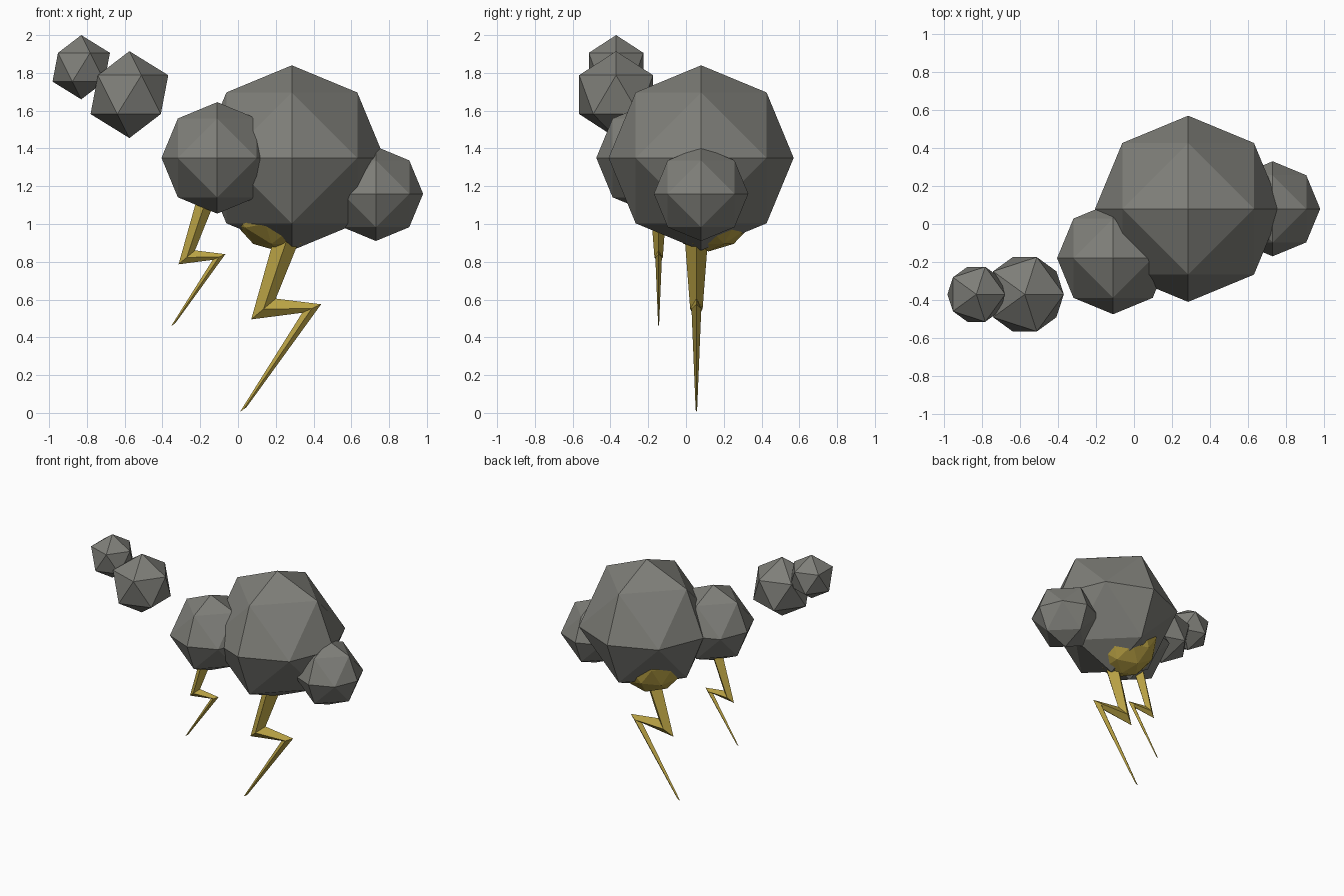
import bpy, bmesh
from itertools import product
from mathutils import Vector

if "Cube" in bpy.data.objects:
    bpy.data.objects.remove(bpy.data.objects["Cube"])


def material(name, rgb):
    m = bpy.data.materials.new(name)
    m.diffuse_color = (*rgb, 1)
    m.use_nodes = True
    m.node_tree.nodes["Principled BSDF"].inputs["Base Color"].default_value = m.diffuse_color
    return m


GREY = material("storm_grey", (0.21, 0.21, 0.19))
YELLOW = material("lightning_yellow", (0.50, 0.37, 0.06))


def finish(bm, name, mat, loc=(0, 0, 0)):
    bmesh.ops.recalc_face_normals(bm, faces=bm.faces)
    me = bpy.data.meshes.new(name)
    bm.to_mesh(me)
    bm.free()
    me.materials.append(mat)
    ob = bpy.data.objects.new(name, me)
    ob.location = loc
    bpy.context.collection.objects.link(ob)


def octa_puff(name, loc, r):
    # Once-divided octahedron: axis points plus edge midpoints on the sphere
    bm = bmesh.new()
    for p in product((-1, 0, 1), repeat=3):
        if 1 <= sum(map(abs, p)) <= 2:
            bm.verts.new(Vector(p).normalized() * r)
    bmesh.ops.convex_hull(bm, input=bm.verts)
    finish(bm, name, GREY, loc)


def ico(name, loc, r, mat, level=1):
    bm = bmesh.new()
    bmesh.ops.create_icosphere(bm, subdivisions=level, radius=r)
    finish(bm, name, mat, loc)


# Zigzag bolt profile: left edge, right edge, half depth of the ridge
BOLT = [((0.24, 1.10), (0.40, 1.10), 0.075),
        ((0.07, 0.495), (0.20, 0.605), 0.033),
        ((0.34, 0.53), (0.44, 0.575), 0.026),
        ((0.01, 0.005), (0.045, 0.03), 0.004)]


def bolt(name, tip, s):
    # Diamond cross-section swept down the zigzag
    bm = bmesh.new()
    rings = []
    for (ax, az), (bx, bz), d in BOLT:
        mx, mz = (ax + bx) / 2, (az + bz) / 2
        pts = [(ax, 0, az), (mx, -d, mz), (bx, 0, bz), (mx, d, mz)]
        rings.append([bm.verts.new(((x - 0.01) * s, y * s, z * s)) for x, y, z in pts])
    for u, v in zip(rings, rings[1:]):
        for i in range(4):
            j = (i + 1) % 4
            bm.faces.new((u[i], u[j], v[j], v[i]))
    bm.faces.new(rings[0])
    bm.faces.new(rings[-1])
    finish(bm, name, YELLOW, tip)


# Cloud puffs
octa_puff("main_cloud", (0.285, 0.08, 1.35), 0.49)
octa_puff("left_puff", (-0.11, -0.18, 1.35), 0.295)
octa_puff("right_puff", (0.73, 0.08, 1.16), 0.25)
ico("drifting_puff_large", (-0.575, -0.37, 1.685), 0.23, GREY)
ico("drifting_puff_small", (-0.83, -0.37, 1.83), 0.17, GREY)

# Glow bulging through the cloud base, and the two bolts
ico("lightning_glow", (0.22, 0.12, 1.12), 0.265, YELLOW, 2)
bolt("large_bolt", (0.01, 0.055, 0.0), 1.0)
bolt("small_bolt", (-0.355, -0.145, 0.455), 0.67)
